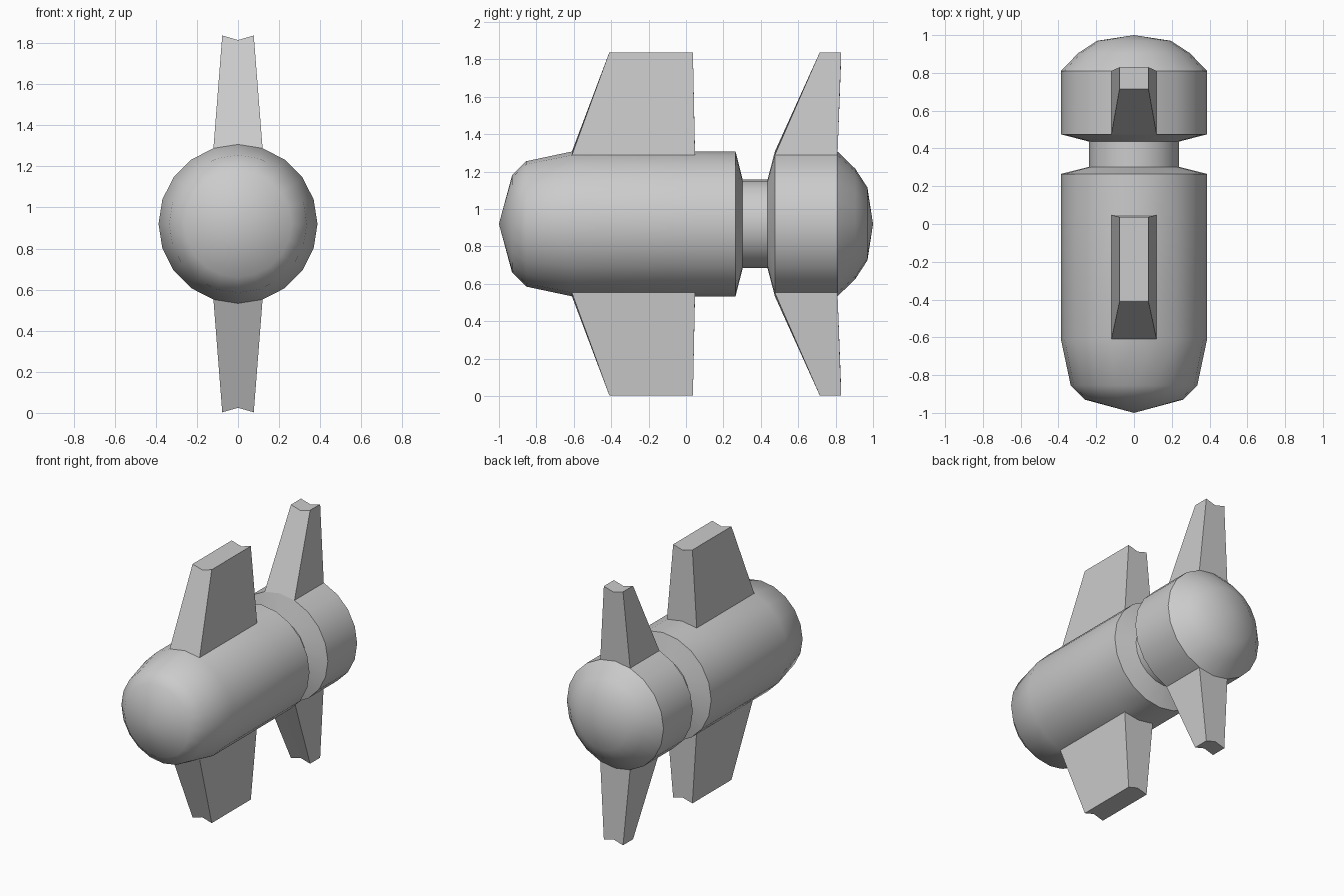
import bpy, bmesh
from math import sin, cos, pi

if "Cube" in bpy.data.objects:
    bpy.data.objects.remove(bpy.data.objects["Cube"])

SIDES, ZC, R = 20, 0.92, 0.387

# Hull outline along y: (y, radius), nose to tail
PROFILE = [(-0.93, 0.26), (-0.855, 0.335), (-0.61, R), (0.048, R), (0.265, R),
           (0.303, 0.237), (0.436, 0.237), (0.475, R), (0.81, R),
           (0.905, 0.295), (0.97, 0.195)]

bm = bmesh.new()
rings = [[bm.verts.new((r * sin(2 * pi * i / SIDES), y, ZC + r * cos(2 * pi * i / SIDES)))
          for i in range(SIDES)] for y, r in PROFILE]
bands = []
for a, b in zip(rings, rings[1:]):
    bands.append([bm.faces.new((a[i], a[(i + 1) % SIDES], b[(i + 1) % SIDES], b[i]))
                  for i in range(SIDES)])

# Pointed end caps
for y, ring in ((-1.0, rings[0]), (1.0, rings[-1])):
    tip = bm.verts.new((0, y, ZC))
    for i in range(SIDES):
        bm.faces.new((tip, ring[i], ring[(i + 1) % SIDES]))
bmesh.ops.recalc_face_normals(bm, faces=bm.faces[:])


def extrude_fin(faces, sign, y0, y1):
    """Pull two hull facets outward into a tapering fin with a notched tip."""
    mid = sum(v.co.y for f in faces for v in f.verts) / 8
    geom = bmesh.ops.extrude_face_region(bm, geom=faces)["geom"]
    for f in faces:
        if f.is_valid:
            bm.faces.remove(f)
    for v in (g for g in geom if isinstance(g, bmesh.types.BMVert)):
        centre = abs(v.co.x) < 0.01
        v.co.x *= 0.077 / 0.12
        v.co.y = y0 if v.co.y < mid else y1
        v.co.z = ZC + sign * (0.895 if centre else 0.917)
    tops = [g for g in geom if isinstance(g, bmesh.types.BMFace)]
    bmesh.ops.dissolve_faces(bm, faces=tops)


# Front and rear fins, above and below
for band, y0, y1 in ((2, -0.41, 0.037), (7, 0.715, 0.83)):
    f = bands[band]
    extrude_fin([f[SIDES - 1], f[0]], 1, y0, y1)
    extrude_fin([f[SIDES // 2 - 1], f[SIDES // 2]], -1, y0, y1)

bmesh.ops.recalc_face_normals(bm, faces=bm.faces[:])
mesh = bpy.data.meshes.new("finned_hull")
bm.to_mesh(mesh)
bm.free()
hull = bpy.data.objects.new("finned_hull", mesh)
bpy.context.collection.objects.link(hull)
bpy.context.view_layer.objects.active = hull
hull.select_set(True)
bpy.ops.object.shade_smooth_by_angle(angle=0.7)
for p in mesh.polygons:  # keep fins flat
    if max(abs(mesh.vertices[v].co.z - ZC) for v in p.vertices) > 0.5:
        p.use_smooth = False
